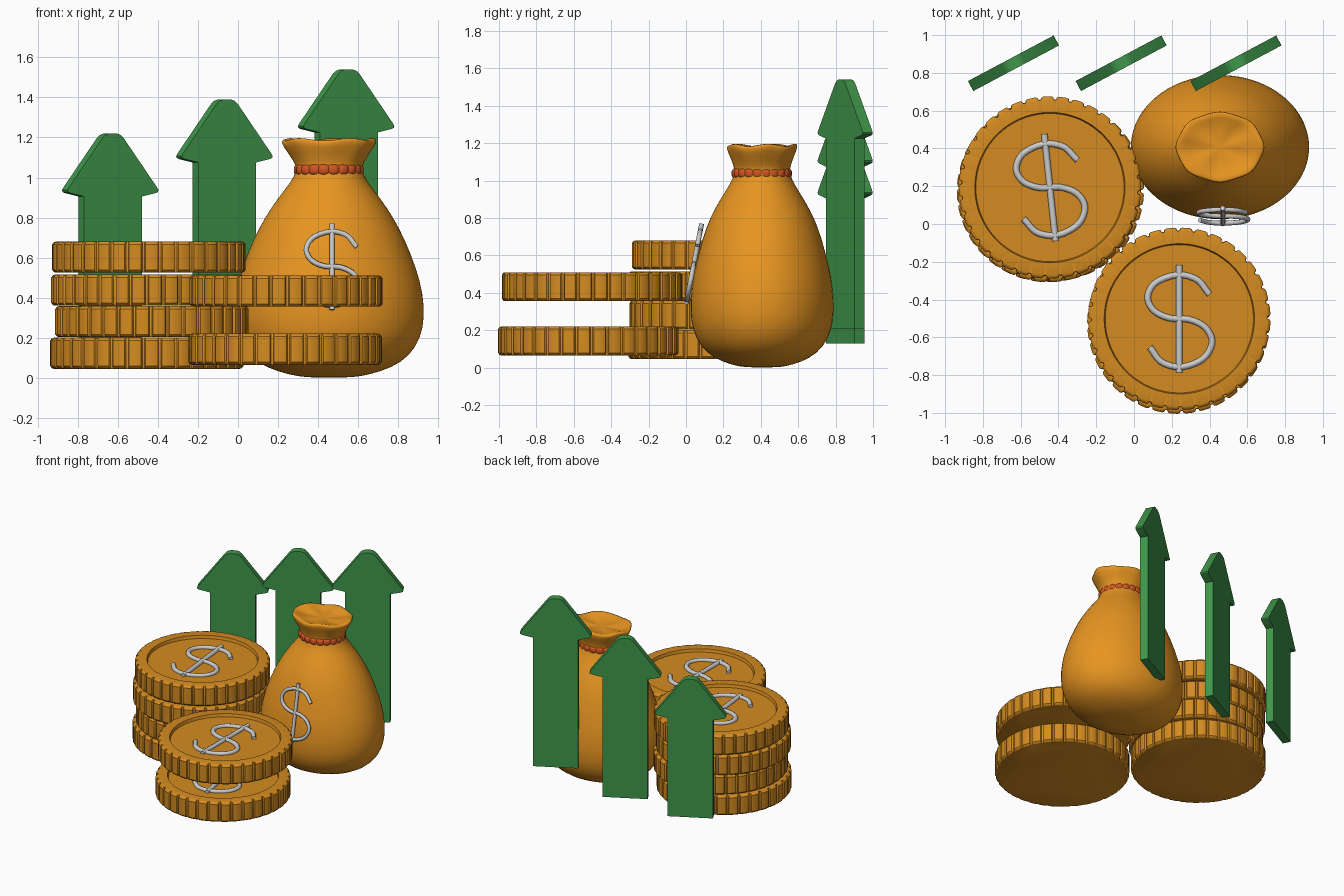
import bpy, bmesh
from math import sin, cos, pi, radians

if "Cube" in bpy.data.objects:
    bpy.data.objects.remove(bpy.data.objects["Cube"])


def material(name, rgb):
    m = bpy.data.materials.new(name)
    m.diffuse_color = (*rgb, 1)
    m.use_nodes = True
    m.node_tree.nodes["Principled BSDF"].inputs["Base Color"].default_value = m.diffuse_color
    return m


GOLD = material("gold", (0.66, 0.26, 0.015))
CLOTH = material("cloth", (0.80, 0.30, 0.015))
CORD = material("cord", (0.65, 0.09, 0.015))
GREEN = material("green", (0.05, 0.31, 0.07))


def loft(name, rings, mat, location, angle=40):
    """Skin a list of point loops, closing both ends."""
    bm = bmesh.new()
    loops = [[bm.verts.new(p) for p in ring] for ring in rings]
    n = len(loops[0])
    for a, b in zip(loops, loops[1:]):
        for i in range(n):
            j = (i + 1) % n
            bm.faces.new((a[i], a[j], b[j], b[i]))
    bm.faces.new(loops[0][::-1])
    bm.faces.new(loops[-1])
    bmesh.ops.recalc_face_normals(bm, faces=bm.faces)
    me = bpy.data.meshes.new(name)
    bm.to_mesh(me)
    bm.free()
    ob = bpy.data.objects.new(name, me)
    bpy.context.collection.objects.link(ob)
    ob.location = location
    me.materials.append(mat)
    select(ob)
    bpy.ops.object.shade_smooth_by_angle(angle=radians(angle))
    return ob


def select(ob):
    bpy.ops.object.select_all(action='DESELECT')
    ob.select_set(True)
    bpy.context.view_layer.objects.active = ob


# grey tube mark: a curled stroke crossed by a bar
CURL = [(.16, .13), (.08, .215), (-.08, .215), (-.162, .14), (-.155, .07), (-.08, .012),
        (.08, -.012), (.16, -.075), (.168, -.15), (.08, -.237), (-.08, -.237), (-.157, -.15)]
BAR = [(0, .285), (0, -.285)]


def emblem(name, location, rotation, scale=1.0):
    cu = bpy.data.curves.new(name, 'CURVE')
    cu.dimensions = '3D'
    cu.bevel_depth = 0.017
    cu.bevel_resolution = 2
    cu.resolution_u = 5
    cu.use_fill_caps = True
    for path in (CURL, BAR):
        s = cu.splines.new('BEZIER')
        s.bezier_points.add(len(path) - 1)
        for bp, (x, y) in zip(s.bezier_points, path):
            bp.co = (x, y, 0)
            bp.handle_left_type = bp.handle_right_type = 'AUTO'
    ob = bpy.data.objects.new(name, cu)
    bpy.context.collection.objects.link(ob)
    ob.location, ob.rotation_euler, ob.scale = location, rotation, (scale,) * 3
    select(ob)
    bpy.ops.object.convert(target='MESH')
    bpy.ops.object.shade_smooth_by_angle(angle=radians(50))


# coins with a notched edge and a recessed upper face
TEETH = 36
TOOTH = [(0, 0), (.14, 0), (.2, .75), (.32, 1), (.82, 1), (.94, .75)]


def coin(name, x, y, z, turn):
    def ring(r, h, depth):
        pts = []
        for k in range(TEETH):
            for f, t in TOOTH:
                a = 2 * pi * (k + f) / TEETH + turn
                rr = r - depth * (1 - t)
                pts.append((rr * cos(a), rr * sin(a), h))
        return pts
    rings = [ring(.465, 0, 0), ring(.474, .003, .008), ring(.483, .014, .015),
             ring(.483, .141, .015), ring(.474, .152, .008), ring(.465, .155, 0),
             ring(.398, .155, 0), ring(.392, .132, 0)]
    loft(name, rings, GOLD, (x, y, z), 35)
    emblem(name + "_emblem", (x, y, z + .137), (0, 0, turn))


LEFT_STACK = [(-.455, .175, .045, .3), (-.43, .18, .203, -.2),
              (-.45, .175, .36, .15), (-.445, .193, .525, .105)]
FRONT_STACK = [(.235, -.522, .065, .2), (.24, -.502, .355, 0)]
for i, c in enumerate(LEFT_STACK):
    coin(f"left_coin_{i + 1}", *c)
for i, c in enumerate(FRONT_STACK):
    coin(f"front_coin_{i + 1}", *c)

# tied bag: height, half width, half depth, mouth wobble
BAG = [(0, .11, .09, 0), (.015, .20, .165, 0), (.05, .315, .257, 0), (.11, .405, .33, 0),
       (.2, .46, .373, 0), (.3, .478, .386, 0), (.42, .471, .381, 0), (.55, .437, .357, 0),
       (.7, .375, .317, 0), (.8, .322, .28, 0), (.9, .255, .225, 0), (.98, .188, .172, 0),
       (1.04, .16, .146, 0), (1.08, .175, .152, .2), (1.13, .208, .17, .6),
       (1.18, .24, .191, 1), (1.197, .225, .178, 1), (1.175, .165, .133, .8), (1.165, .08, .065, .5)]


def oval(z, rx, ry, w=0, n=40):
    pts = []
    for i in range(n):
        a = 2 * pi * i / n
        f = 1 + w * .022 * cos(8 * a)
        pts.append((rx * f * cos(a), ry * f * sin(a), z + w * .007 * sin(5 * a + .6)))
    return pts


bag = loft("money_bag", [oval(*r) for r in BAG], CLOTH, (.455, .407, 0), 180)
sub = bag.modifiers.new("smooth", 'SUBSURF')
sub.levels = sub.render_levels = 1
emblem("bag_emblem", (.47, .042, .555), (radians(79), 0, 0), .77)


# gathered cord round the neck
def cord_ring(z, grow):
    pts = []
    for i in range(120):
        a = 2 * pi * i / 120
        lump = grow - .008 * (1 - abs(sin(10 * a)) ** .5)
        pts.append(((.158 + lump) * cos(a), (.144 + lump) * sin(a), z))
    return pts


CORD_PROFILE = [(1.022, -.03), (1.012, 0), (1.015, .011), (1.027, .018), (1.05, .018),
                (1.062, .011), (1.066, 0), (1.055, -.03)]
loft("neck_cord", [cord_ring(*p) for p in CORD_PROFILE], CORD, (.453, .405, 0), 50)

# rising arrows: half outline measured down from the tip
HEAD = [(.022, 0), (.042, -.007), (.058, -.02), (.248, -.268), (.257, -.283), (.254, -.292),
        (.24, -.298), (.163, -.315)]
ARROWS = [(-.638, .13, 1.22), (-.068, .13, 1.39), (.54, .21, 1.54)]
for i, (x, low, top) in enumerate(ARROWS):
    half = [(u, top + v) for u, v in HEAD] + [(.163, low)]
    outline = half + [(-u, v) for u, v in reversed(half)]
    ob = loft(f"arrow_{i + 1}", [[(u, d, v) for u, v in outline] for d in (-.03, .03)],
              GREEN, (x, .851, 0), 30)
    ob.rotation_euler.z = radians(28)
